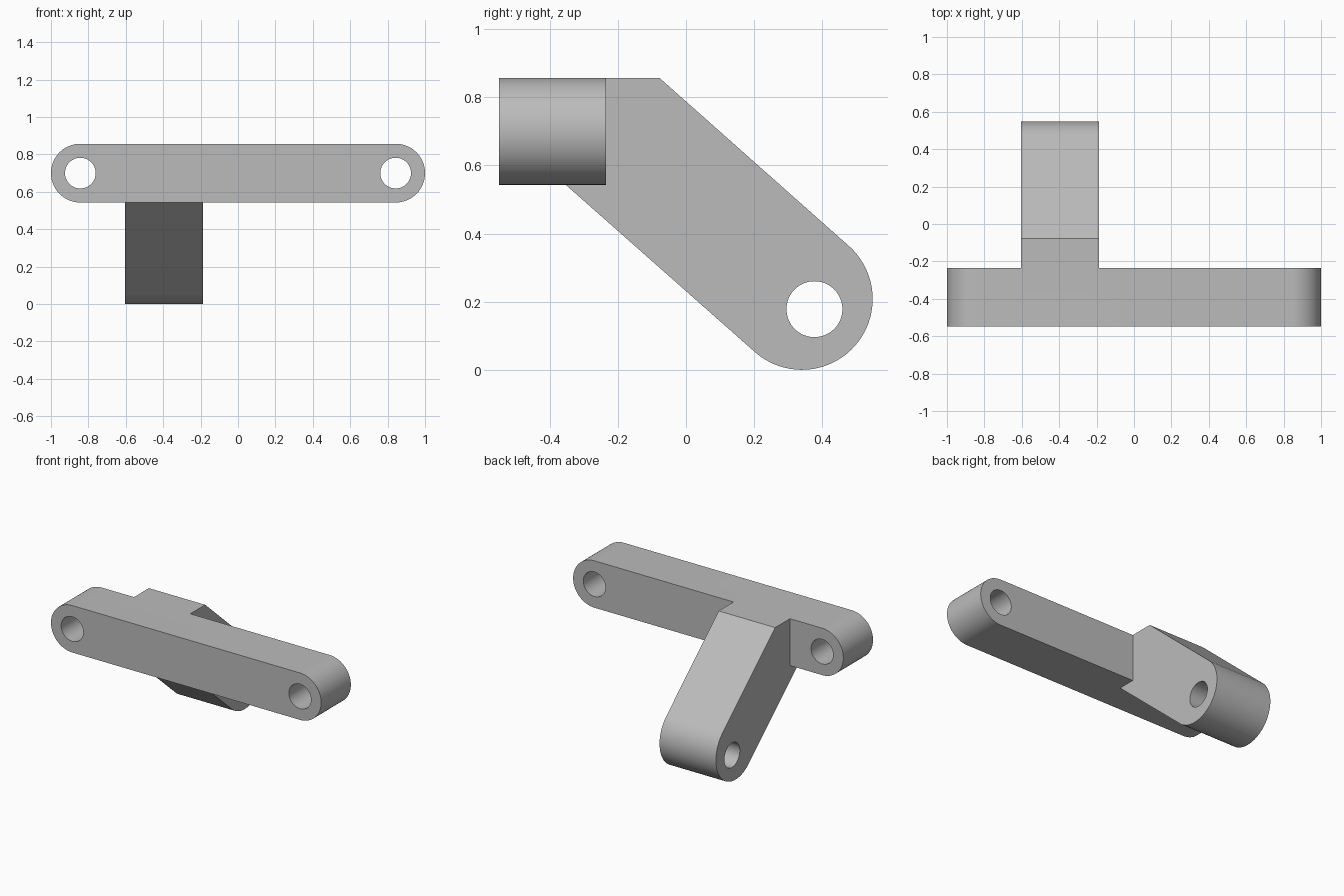
import bpy, bmesh
from math import cos, sin, pi, radians, atan2
from mathutils import Matrix, Vector

default = bpy.data.objects.get("Cube")
if default:
    bpy.data.objects.remove(default, do_unlink=True)

grey = bpy.data.materials.new("plain grey")
grey.use_nodes = True
COLOUR = (0.5, 0.5, 0.5, 1)
grey.diffuse_color = COLOUR
grey.node_tree.nodes["Principled BSDF"].inputs["Base Color"].default_value = COLOUR

TOP, BOTTOM = 0.857, 0.543
FRONT, BACK = -0.549, -0.235
MID, BAR_R = (TOP + BOTTOM) / 2, (TOP - BOTTOM) / 2
HOLE_R = 0.082


def arc(cx, cy, r, start, end, steps=40):
    angles = [start + (end - start) * i / steps for i in range(steps + 1)]
    return [(cx + r * cos(a), cy + r * sin(a)) for a in angles]


def circle(cx, cy, r):
    return arc(cx, cy, r, 0, 2 * pi, 64)[:-1]


def prism(name, profile, place, low, high):
    """Extrude a flat profile; place(u, v, depth) gives the 3D point."""
    bm = bmesh.new()
    face = bm.faces.new([bm.verts.new([round(c, 4) for c in place(u, v, low)])
                         for u, v in profile])
    swept = bmesh.ops.extrude_face_region(bm, geom=[face])["geom"]
    shift = Vector(place(0, 0, high)) - Vector(place(0, 0, low))
    bmesh.ops.translate(bm, vec=shift,
                        verts=[v for v in swept if isinstance(v, bmesh.types.BMVert)])
    bmesh.ops.recalc_face_normals(bm, faces=bm.faces)
    mesh = bpy.data.meshes.new(name)
    bm.to_mesh(mesh)
    bm.free()
    mesh.materials.append(grey)
    obj = bpy.data.objects.new(name, mesh)
    bpy.context.collection.objects.link(obj)
    return obj


def combine(target, other, operation):
    mod = target.modifiers.new(operation.lower(), "BOOLEAN")
    mod.operation, mod.object, mod.solver = operation, other, "EXACT"
    bpy.context.view_layer.objects.active = target
    bpy.ops.object.modifier_apply(modifier=mod.name)
    bpy.data.objects.remove(other, do_unlink=True)


def along_y(u, v, d):
    return (u, d, v)


def along_x(u, v, d):
    return (d, u, v)


# Crossbar with rounded ends
end_x = 1 - BAR_R
bar_profile = (arc(end_x, MID, BAR_R, -pi / 2, pi / 2)
               + arc(-end_x, MID, BAR_R, pi / 2, 3 * pi / 2))
bracket = prism("lever_bracket", bar_profile, along_y, FRONT, BACK)

# Sloping arm with rounded lower end
ARM_R = 0.208
tip = (0.34, ARM_R)
up = atan2(0.749, 0.663)
arm_profile = ([(-0.353, BOTTOM), (-0.353, TOP), (-0.078, TOP)]
               + arc(*tip, ARM_R, up, up - pi))
arm = prism("arm", arm_profile, along_x, -0.605, -0.188)
combine(bracket, arm, "UNION")

# Bolt holes at the bar ends and pivot hole in the arm
for side in (-1, 1):
    hole = prism("bolt_hole", circle(side * end_x, MID, HOLE_R), along_y,
                 FRONT - 0.1, BACK + 0.1)
    combine(bracket, hole, "DIFFERENCE")
pivot = prism("pivot_hole", circle(0.377, 0.178, HOLE_R), along_x, -0.7, -0.1)
combine(bracket, pivot, "DIFFERENCE")

# Smooth curves with crisp edges
bpy.ops.object.select_all(action="DESELECT")
bracket.select_set(True)
bpy.context.view_layer.objects.active = bracket
bpy.ops.object.shade_smooth_by_angle(angle=radians(30))
